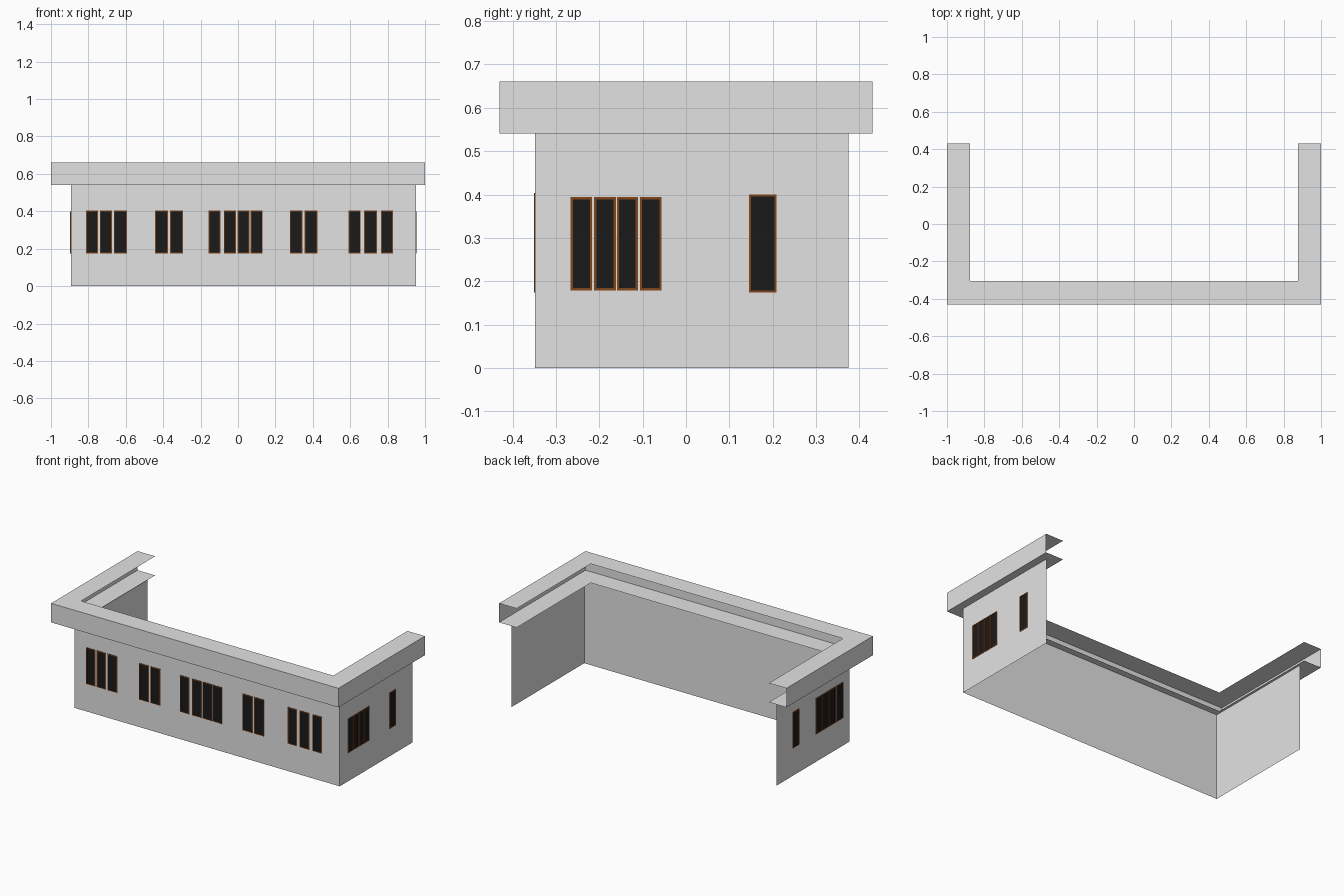
import bpy

if "Cube" in bpy.data.objects:
    bpy.data.objects.remove(bpy.data.objects["Cube"])


def material(name, rgb):
    m = bpy.data.materials.new(name)
    m.diffuse_color = (*rgb, 1.0)
    m.use_nodes = True
    m.node_tree.nodes["Principled BSDF"].inputs["Base Color"].default_value = m.diffuse_color
    return m


GREY = material("light grey", (0.765, 0.765, 0.765))
BLACK = material("window black", (0.01, 0.01, 0.01))
BROWN = material("frame brown", (0.22, 0.06, 0.01))


def add_mesh(name, verts, faces, mats):
    me = bpy.data.meshes.new(name)
    me.from_pydata(verts, [], faces)
    for m in mats:
        me.materials.append(m)
    ob = bpy.data.objects.new(name, me)
    bpy.context.collection.objects.link(ob)
    return ob


def u_path(x0, x1, y_front, y_back):
    """U-shaped plan, open at the back."""
    return [(x0, y_back), (x0, y_front), (x1, y_front), (x1, y_back)]


def sweep(name, rows):
    """Skin a list of (path, z) rows into a sheet, mitred at the corners."""
    verts = [(x, y, z) for path, z in rows for x, y in path]
    faces = []
    for r in range(len(rows) - 1):
        for i in range(3):
            a = r * 4 + i
            faces.append((a, a + 1, a + 5, a + 4))
    return add_mesh(name, verts, faces, [GREY])


WX0, WX1, WY0, WY1 = -0.894, 0.952, -0.348, 0.375
WALL_H, TOP = 0.541, 0.661

# Thin walls on three sides
walls = u_path(WX0, WX1, WY0, WY1)
sweep("walls", [(walls, 0.0), (walls, WALL_H)])

# Roof band: open C-section of soffit, fascia and top strip
outer = u_path(-1.0, 1.0, -0.43, 0.43)
inner = u_path(-0.878, 0.878, -0.306, 0.43)
sweep("roof_band", [(inner, WALL_H), (outer, WALL_H), (outer, TOP), (inner, TOP)])


def window(name, side, a, b, z0, z1):
    """Thin brown frame on a wall around a slightly recessed black pane."""
    def place(u, d, z):
        if side == "front":
            return (u, WY0 - d, z)
        if side == "right":
            return (WX1 + d, u, z)
        return (WX0 - d, -u, z)

    if side == "left":
        a, b = -b, -a
    # Rings from the wall outwards, then in to the pane: (inset, depth)
    rings = [(0.0, 0.0), (0.0, 0.003), (0.005, 0.003), (0.005, 0.0015)]
    verts = [place(u, d, z) for i, d in rings
             for u, z in ((a + i, z0 + i), (b - i, z0 + i), (b - i, z1 - i), (a + i, z1 - i))]
    faces = [(12, 13, 14, 15)]
    for r in (0, 4, 8):
        for i in range(4):
            j = (i + 1) % 4
            faces.append((r + i, r + j, r + j + 4, r + i + 4))
    ob = add_mesh(name, verts, faces, [BLACK, BROWN])
    for p in ob.data.polygons:
        p.material_index = 0 if p.index == 0 else 1


# Window spans along each wall, with their sill and head heights
LAYOUT = [
    ("front", 0.174, 0.403, [
        (-0.813, -0.748), (-0.739, -0.674), (-0.664, -0.594),
        (-0.444, -0.375), (-0.364, -0.295),
        (-0.158, -0.093), (-0.076, -0.011), (-0.003, 0.062), (0.067, 0.132),
        (0.277, 0.344), (0.356, 0.425),
        (0.591, 0.656), (0.673, 0.743), (0.764, 0.829)]),
    ("right", 0.179, 0.394, [
        (-0.266, -0.217), (-0.212, -0.162), (-0.159, -0.111), (-0.106, -0.056)]),
    ("right", 0.174, 0.400, [(0.145, 0.209)]),
    ("left", 0.174, 0.400, [
        (-0.284, -0.219), (-0.209, -0.145), (-0.141, -0.077), (-0.073, -0.009),
        (0.154, 0.220)]),
]
for side, z0, z1, spans in LAYOUT:
    for i, (a, b) in enumerate(spans):
        window(f"{side}_window_{i + 1}", side, a, b, z0, z1)
